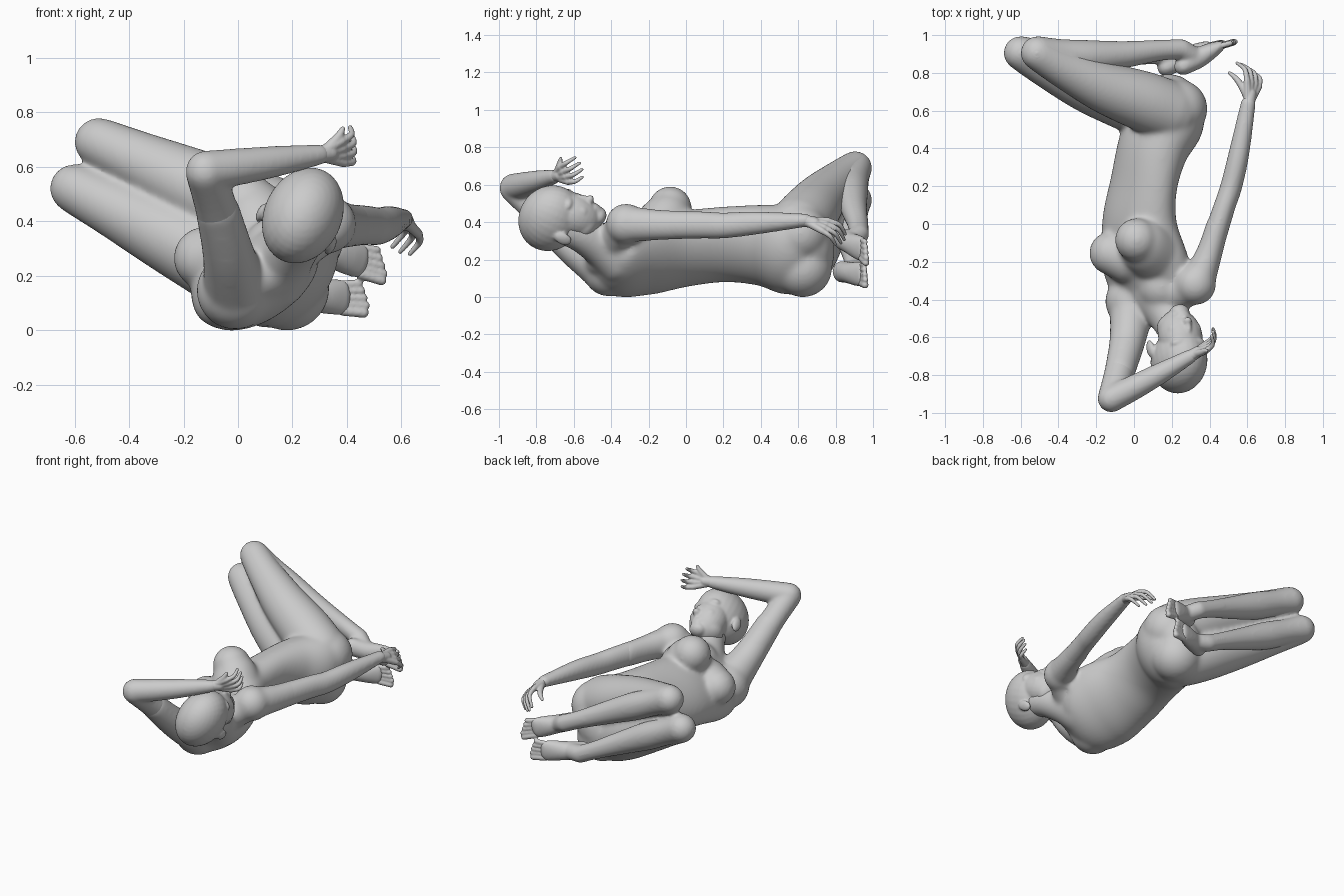
import bpy, bmesh, math
from mathutils import Vector, Matrix


def spline(st, steps=6):
    """Catmull-Rom interpolation of stations (x, y, z, a, b, angle)."""
    out = []
    for i in range(len(st) - 1):
        p0, p1, p2, p3 = st[max(i - 1, 0)], st[i], st[i + 1], st[min(i + 2, len(st) - 1)]
        for k in range(steps):
            t = k / steps
            out.append([0.5 * (2 * b + (c - a) * t + (2 * a - 5 * b + 4 * c - d) * t * t
                               + (3 * b - a - 3 * c + d) * t ** 3)
                        for a, b, c, d in zip(p0, p1, p2, p3)])
    return out + [list(st[-1])]


def loft(bm, stations, sides=24):
    """Round-ended tube; a = radius along the side angle in xz, b = the other radius."""
    st = spline([tuple(s) + (90,) * (6 - len(s)) for s in stations])
    pts = [Vector(s[:3]) for s in st]
    rows = []
    for i, s in enumerate(st):
        t = (pts[min(i + 1, len(st) - 1)] - pts[max(i - 1, 0)]).normalized()
        ang = math.radians(s[5])
        side = Vector((math.cos(ang), 0, math.sin(ang)))
        side = (side - t * side.dot(t)).normalized()
        rows.append((pts[i], t, side, t.cross(side), s[3], s[4]))

    def cap(row, sign):
        p, t, u, v, a, b = row
        r = min(a, b)
        return [(p + t * sign * r * math.sin(q), t, u, v, a * math.cos(q), b * math.cos(q))
                for q in (0.4, 0.8, 1.15, 1.45)]
    rows = cap(rows[0], -1)[::-1] + rows + cap(rows[-1], 1)
    rings = []
    for p, t, u, v, a, b in rows:
        rings.append([bm.verts.new(p + u * a * math.cos(q) + v * b * math.sin(q))
                      for q in (2 * math.pi * k / sides for k in range(sides))])
    for r0, r1 in zip(rings, rings[1:]):
        for k in range(sides):
            j = (k + 1) % sides
            bm.faces.new((r0[k], r0[j], r1[j], r1[k]))
    bm.faces.new(rings[0][::-1])
    bm.faces.new(rings[-1])


def ball(bm, c, r, mat=Matrix()):
    r = (r, r, r) if isinstance(r, (int, float)) else r
    m = mat @ Matrix.Translation(c) @ Matrix.Diagonal((*r, 1))
    bmesh.ops.create_uvsphere(bm, u_segments=28, v_segments=18, radius=1, matrix=m)


def finish(bm, name, voxel, smooth):
    """Fuse overlapping forms into one smooth skin."""
    bmesh.ops.recalc_face_normals(bm, faces=bm.faces)
    me = bpy.data.meshes.new(name)
    bm.to_mesh(me)
    bm.free()
    ob = bpy.data.objects.new(name, me)
    bpy.context.collection.objects.link(ob)
    rm = ob.modifiers.new("fuse", 'REMESH')
    rm.mode, rm.voxel_size, rm.use_smooth_shade = 'VOXEL', voxel, True
    sm = ob.modifiers.new("soften", 'SMOOTH')
    sm.factor, sm.iterations = 0.5, smooth
    return ob


# Torso, twisting from shoulders to hips
trunk, limbs, toes = bmesh.new(), bmesh.new(), bmesh.new()
loft(trunk, [(0.13, -0.42, 0.22, 0.18, 0.10, 33), (0.10, -0.34, 0.19, 0.25, 0.14, 36),
             (0.06, -0.20, 0.23, 0.275, 0.16, 42), (0.03, 0.0, 0.26, 0.24, 0.155, 47),
             (0.05, 0.20, 0.28, 0.227, 0.145, 53), (0.10, 0.40, 0.275, 0.232, 0.17, 58),
             (0.17, 0.55, 0.25, 0.25, 0.19, 62), (0.18, 0.65, 0.245, 0.22, 0.145, 62)], 36)
# Breasts, upper chest, shoulders and buttocks
loft(trunk, [(0.09, -0.14, 0.35, .16, .16), (0.045, -0.10, 0.43, .14, .14), (0.015, -0.085, 0.475, .118, .118)])
loft(trunk, [(-0.03, -0.18, 0.27, .14, .14), (-0.12, -0.155, 0.265, .118, .118)])
ball(trunk, (0.15, -0.33, 0.28), 0.14)
ball(trunk, (0.325, -0.32, 0.39), 0.11)
ball(trunk, (-0.01, -0.41, 0.145), 0.143)
ball(trunk, (0.235, 0.61, 0.34), 0.155)
ball(trunk, (0.18, 0.625, 0.155), 0.157)
# Neck and collar slope
loft(trunk, [(0.12, -0.36, 0.22, 0.15, 0.15), (0.17, -0.46, 0.28, 0.115, 0.115),
             (0.22, -0.56, 0.335, 0.097, 0.097), (0.24, -0.64, 0.37, 0.095, 0.095)])
loft(trunk, [(0.16, -0.40, 0.27, 0.10, 0.10), (0.31, -0.33, 0.38, 0.095, 0.095)])
# Right arm
loft(trunk, [(0.33, -0.33, 0.39, 0.10, 0.095), (0.40, -0.15, 0.385, 0.083, 0.07),
             (0.445, 0.0, 0.385, 0.076, 0.062)])
loft(limbs, [(0.40, -0.15, 0.385, 0.078, 0.066), (0.475, 0.08, 0.385, 0.073, 0.058),
             (0.515, 0.2, 0.382, 0.069, 0.058), (0.555, 0.37, 0.395, 0.062, 0.055),
             (0.605, 0.64, 0.41, 0.036, 0.04)])
# Left arm
loft(trunk, [(-0.01, -0.44, 0.16, 0.13, 0.12), (-0.035, -0.62, 0.28, 0.095, 0.096),
             (-0.075, -0.78, 0.44, 0.08, 0.082)])
loft(limbs, [(-0.035, -0.62, 0.28, 0.09, 0.091), (-0.08, -0.79, 0.45, 0.075, 0.078),
             (-0.12, -0.925, 0.58, 0.073, 0.073)])
loft(limbs, [(-0.12, -0.925, 0.585, 0.074, 0.072), (0.0, -0.865, 0.60, 0.068, 0.066),
             (0.14, -0.79, 0.62, 0.057, 0.056), (0.30, -0.70, 0.645, 0.038, 0.038)])


def leg(hip, knee, ankle):
    h, k, a = Vector(hip), Vector(knee), Vector(ankle)
    bow = Vector((0, -0.025, 0))
    thigh = [(h.lerp(k, t) + bow * w, r) for t, r, w in
             ((0, .162, 0), (.2, .16, .3), (.5, .137, 1), (.8, .108, .7), (1, .092, 0))]
    loft(trunk, [(*p, r, r) for p, r in thigh])
    loft(limbs, [(*p, r - .003, r - .003) for p, r in thigh[3:]])
    bulge = Vector((0, -0.025, 0))
    loft(limbs, [(*(p + bulge * w), r, r) for p, r, w in
                 ((k, .09, 0), (k.lerp(a, .15), .082, .4), (k.lerp(a, .35), .087, 1),
                  (k.lerp(a, .6), .072, .8), (k.lerp(a, .85), .056, .1), (a, .054, 0))])


def foot(heel, ball_pt, toe, ankle):
    h, b, t, an = map(Vector, (heel, ball_pt, toe, ankle))
    loft(limbs, [(*h, .058, .048), (*h.lerp(b, .4), .058, .055),
                 (*h.lerp(b, .75), .066, .045), (*b, .068, .03)])
    loft(limbs, [(*an, .055, .055), (*h.lerp(b, .4), .052, .05)])
    for i in range(5):
        off = Vector((0, 0, (i - 2) * 0.027))
        tip = b.lerp(t, 1 - 0.1 * abs(i - 1)) + off
        r = .019 if i == 0 else .015
        loft(toes, [(*(b + off * .9), r, r), (*tip, r, r)], 12)


# Legs and feet
leg((0.19, 0.595, 0.37), (-0.51, 0.905, 0.69), (0.25, 0.925, 0.335))
leg((0.10, 0.60, 0.17), (-0.60, 0.905, 0.52), (0.15, 0.90, 0.145))
foot((0.26, 0.835, 0.31), (0.45, 0.94, 0.255), (0.535, 0.965, 0.235), (0.25, 0.925, 0.335))
foot((0.17, 0.83, 0.135), (0.385, 0.94, 0.12), (0.47, 0.96, 0.118), (0.15, 0.90, 0.145))
finish(trunk, "trunk_and_thighs", 0.010, 32)
finish(limbs, "forearms_and_lower_legs", 0.009, 14)
finish(toes, "toes", 0.006, 4)

# Head, in a frame of right, forward and up
fwd = Vector((0.38, 0.45, 0.81)).normalized()
right = Vector((0.92, 0.03, -0.39))
right = (right - fwd * right.dot(fwd)).normalized()
up = right.cross(fwd)
M = Matrix.Translation((0.235, -0.69, 0.415)) @ Matrix((right, fwd, up)).transposed().to_4x4()
head = bmesh.new()
for c, r in [((0, -0.01, 0.035), (.143, .187, .167)), ((0, .065, -.07), (.118, .115, .155)),
             ((0, .115, -.19), (.055, .05, .042)), ((0, .05, -.14), (.108, .10, .075)),
             ((0, .165, -.085), (.02, .03, .055)), ((0, .182, -.105), (.025, .028, .02)),
             ((0, .15, -.15), (.042, .025, .013)), ((0, .148, -.168), (.036, .024, .013)),
             ((.05, .122, -.085), (.048, .04, .045)), ((-.05, .122, -.085), (.048, .04, .045)),
             ((.045, .13, .0), (.055, .035, .028)), ((-.045, .13, .0), (.055, .035, .028)),
             ((.14, -.03, -.05), (.018, .034, .05)), ((-.14, -.03, -.05), (.018, .034, .05))]:
    ball(head, c, r, M)
finish(head, "head", 0.007, 10)


def hand(name, wrist, knuckle, spread, bend, curl, thumb):
    bm = bmesh.new()
    w, k, s, m, c = map(Vector, (wrist, knuckle, spread, bend, curl))
    s.normalize()
    loft(bm, [(*w, .034, .034), (*w.lerp(k, .5), .031, .031)], 16)
    for i in range(4):
        base = k + s * (i - 1.5) * 0.03
        size = (.92, 1, .95, .78)[i]
        loft(bm, [(*w.lerp(base, .15), .023, .023), (*base, .018, .018)], 12)
        mid = base + m * size + s * (i - 1.5) * 0.007
        loft(bm, [(*base, .016, .016), (*mid, .013, .013), (*(mid + c * size), .009, .009)], 12)
    t = Vector(thumb)
    loft(bm, [(*w.lerp(k, .2), .022, .022), (*(w.lerp(k, .6).lerp(t, .5) - s * .012), .017, .017),
              (*t, .01, .01)], 12)
    finish(bm, name, 0.005, 4)


# Hands
hand("right_hand", (0.605, 0.63, 0.41), (0.63, 0.745, 0.38), (0.7, -0.35, -0.6),
     (-0.005, 0.06, -0.03), (-0.045, 0.035, -0.055), (0.505, 0.80, 0.375))
hand("left_hand", (0.29, -0.705, 0.645), (0.385, -0.65, 0.655), (0.1, 0.45, -0.85),
     (0.04, 0.04, 0.015), (-0.005, 0.05, 0.03), (0.385, -0.67, 0.74))
